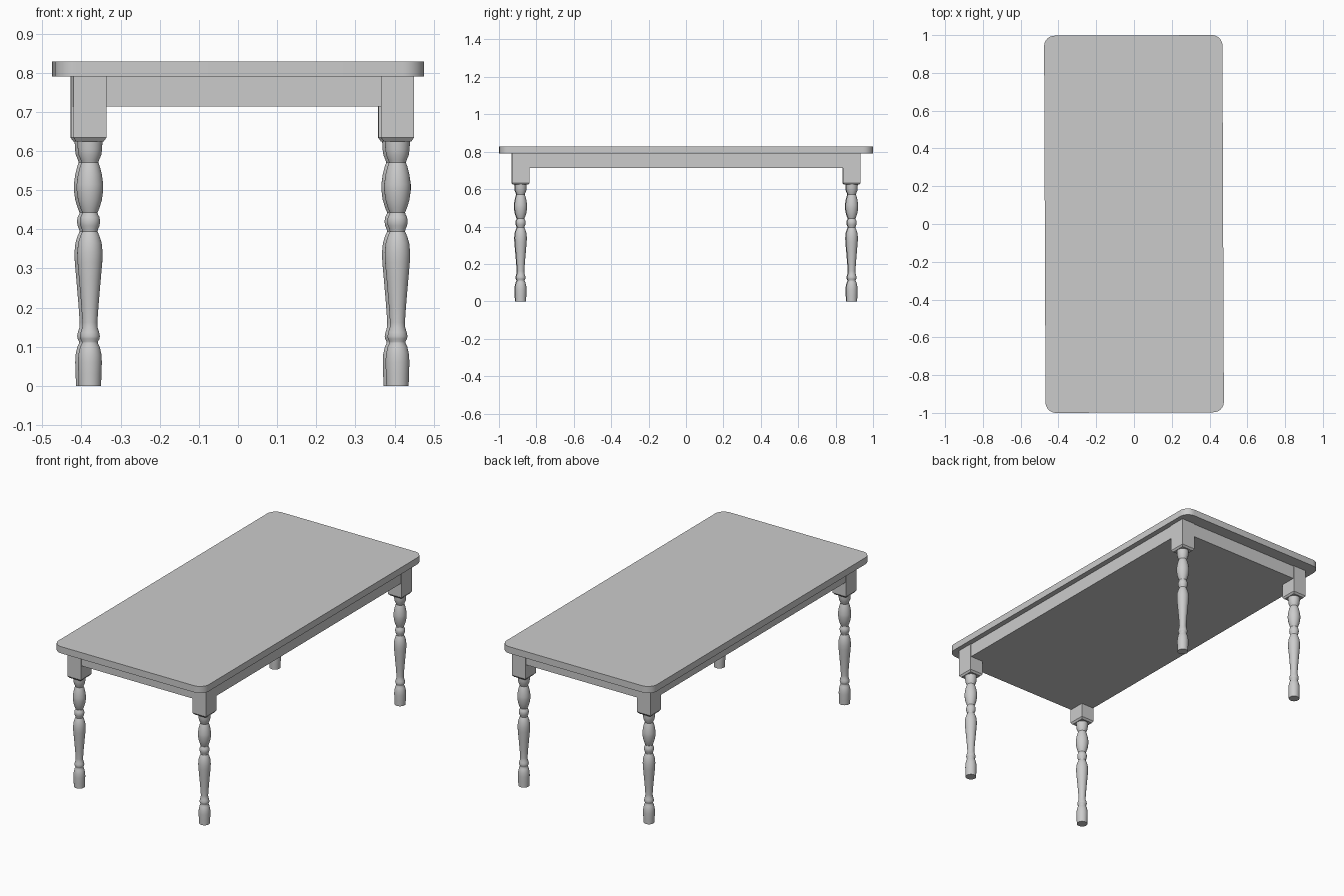
import bpy, bmesh, math
from mathutils import Matrix

if "Cube" in bpy.data.objects:
    bpy.data.objects.remove(bpy.data.objects["Cube"])

YAW = 0.004               # the table stands very slightly turned
LEG_X, LEG_Y, OFF_X = 0.393, 0.885, 0.011
BLOCK_X, BLOCK_Y = 0.084, 0.095
TOP_Z, UNDER_Z, APRON_Z, BLOCK_Z = 0.829, 0.791, 0.714, 0.634


def finish(bm, name):
    bmesh.ops.recalc_face_normals(bm, faces=bm.faces)
    bm.transform(Matrix.Rotation(YAW, 4, 'Z'))
    mesh = bpy.data.meshes.new(name)
    bm.to_mesh(mesh)
    bm.free()
    ob = bpy.data.objects.new(name, mesh)
    bpy.context.collection.objects.link(ob)
    bpy.ops.object.select_all(action='DESELECT')
    ob.select_set(True)
    bpy.context.view_layer.objects.active = ob
    bpy.ops.object.shade_smooth_by_angle(angle=math.radians(32))
    return ob


def add_box(bm, cx, cy, sx, sy, z0, z1):
    m = Matrix.Translation((cx, cy, (z0 + z1) / 2)) @ Matrix.Diagonal((sx, sy, z1 - z0, 1))
    return bmesh.ops.create_cube(bm, size=1, matrix=m)['verts']


# Tabletop: slab with rounded vertical corners
bm = bmesh.new()
add_box(bm, 0, 0, 0.944, 1.9966, UNDER_Z, TOP_Z)
upright = [e for e in bm.edges if abs(e.verts[0].co.z - e.verts[1].co.z) > 0.01]
bmesh.ops.bevel(bm, geom=upright, offset=0.055, segments=8, profile=0.5, affect='EDGES')
finish(bm, "tabletop")

# Apron: solid frame under the top, almost flush with the leg blocks
bm = bmesh.new()
add_box(bm, OFF_X, 0, 2 * LEG_X + BLOCK_X - 0.008, 2 * LEG_Y + BLOCK_Y - 0.008,
        APRON_Z, UNDER_Z)
finish(bm, "apron")

# Turned leg profile: (radius, height)
PROFILE = [
    (0.0285, 0.0), (0.0295, 0.03), (0.0305, 0.06), (0.0295, 0.08), (0.025, 0.10),
    (0.0205, 0.109), (0.0205, 0.113), (0.0245, 0.12), (0.0255, 0.127), (0.0235, 0.137),
    (0.0195, 0.15), (0.019, 0.162), (0.022, 0.205), (0.0275, 0.27), (0.0315, 0.315),
    (0.0325, 0.34), (0.030, 0.365), (0.0245, 0.383), (0.0195, 0.394), (0.0205, 0.400),
    (0.0245, 0.409), (0.026, 0.42), (0.0245, 0.431), (0.0205, 0.438), (0.0195, 0.443),
    (0.0245, 0.455), (0.0305, 0.475), (0.034, 0.50), (0.034, 0.515), (0.0305, 0.54),
    (0.0255, 0.56), (0.0215, 0.571), (0.0235, 0.577), (0.029, 0.59), (0.031, 0.605),
    (0.032, 0.625),
]


def make_leg(name, cx, cy, sides=32):
    bm = bmesh.new()
    # turned shaft
    rings = [[bm.verts.new((cx + r * math.cos(2 * math.pi * i / sides),
                            cy + r * math.sin(2 * math.pi * i / sides), z))
              for i in range(sides)] for r, z in PROFILE]
    for a, b in zip(rings, rings[1:]):
        for i in range(sides):
            j = (i + 1) % sides
            bm.faces.new((a[i], a[j], b[j], b[i]))
    bm.faces.new(rings[0][::-1])
    bm.faces.new(rings[-1])
    # square block and its tapered underside
    add_box(bm, cx, cy, BLOCK_X, BLOCK_Y, BLOCK_Z, UNDER_Z)
    for v in add_box(bm, cx, cy, BLOCK_X, BLOCK_Y, 0.624, BLOCK_Z):
        if v.co.z < 0.63:
            v.co.x = cx + (v.co.x - cx) * 0.83
            v.co.y = cy + (v.co.y - cy) * 0.83
    finish(bm, name)


# Four legs
for side, sx in (("left", -1), ("right", 1)):
    for end, sy in (("front", -1), ("back", 1)):
        make_leg(f"{end}_{side}_leg", OFF_X + sx * LEG_X, sy * LEG_Y)
